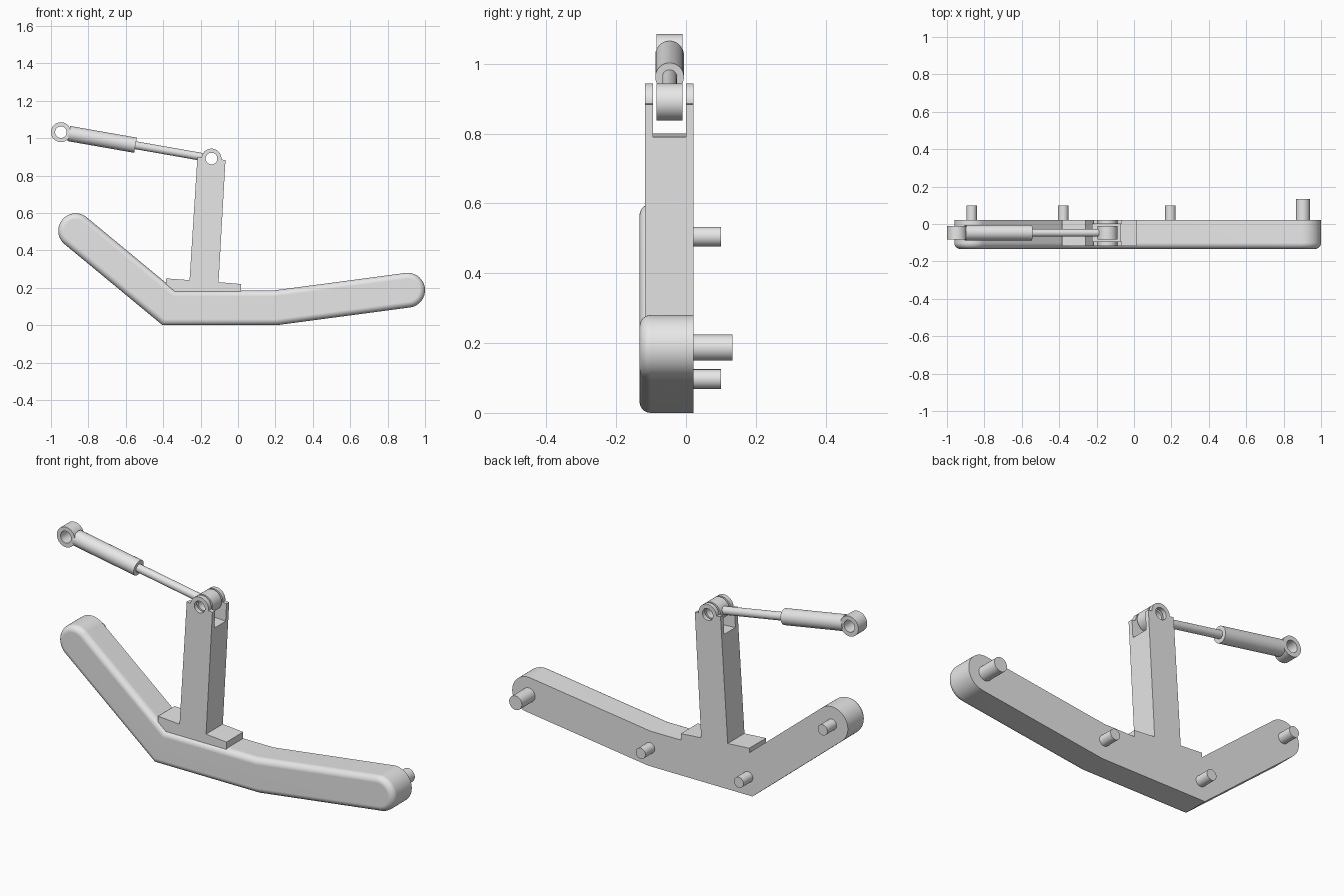
import bpy
import bmesh
from math import sin, cos, pi, radians
from mathutils import Vector

cube = bpy.data.objects.get("Cube")
if cube:
    bpy.data.objects.remove(cube, do_unlink=True)

grey = bpy.data.materials.new("plain_grey")
grey.use_nodes = True
grey.diffuse_color = (0.8, 0.8, 0.8, 1)
grey.node_tree.nodes["Principled BSDF"].inputs["Base Color"].default_value = (0.8, 0.8, 0.8, 1)


def arc(centre, r, start, end, steps):
    """Points on an arc in the x-z plane, angles in degrees."""
    angles = [radians(start + (end - start) * i / steps) for i in range(steps + 1)]
    return [(centre[0] + r * cos(a), centre[1] + r * sin(a)) for a in angles]


def loft(name, loops, ring=False):
    """Skin a list of (outline, y) loops; close them with caps or into a ring."""
    bm = bmesh.new()
    rows = [[bm.verts.new((x, y, z)) for x, z in outline] for outline, y in loops]
    pairs = list(zip(rows, rows[1:]))
    if ring:
        pairs.append((rows[-1], rows[0]))
    else:
        bm.faces.new(rows[0])
        bm.faces.new(rows[-1])
    for a, b in pairs:
        for i in range(len(a)):
            j = (i + 1) % len(a)
            bm.faces.new((a[i], a[j], b[j], b[i]))
    bmesh.ops.recalc_face_normals(bm, faces=bm.faces)
    mesh = bpy.data.meshes.new(name)
    bm.to_mesh(mesh)
    bm.free()
    mesh.materials.append(grey)
    obj = bpy.data.objects.new(name, mesh)
    bpy.context.collection.objects.link(obj)
    return obj


def activate(obj):
    bpy.ops.object.select_all(action='DESELECT')
    obj.select_set(True)
    bpy.context.view_layer.objects.active = obj


def smooth(obj):
    activate(obj)
    bpy.ops.object.shade_smooth_by_angle(angle=radians(30))


def cylinder(name, start, end, r):
    start, end = Vector(start), Vector(end)
    axis = end - start
    bpy.ops.mesh.primitive_cylinder_add(vertices=40, radius=r, depth=axis.length,
                                        location=(start + end) / 2)
    obj = bpy.context.object
    obj.name = name
    obj.rotation_euler = axis.to_track_quat('Z', 'Y').to_euler()
    obj.data.materials.append(grey)
    smooth(obj)
    return obj


def cut(obj, cutter):
    activate(obj)
    mod = obj.modifiers.new("cut", 'BOOLEAN')
    mod.operation = 'DIFFERENCE'
    mod.solver = 'EXACT'
    mod.object = cutter
    bpy.ops.object.modifier_apply(modifier=mod.name)
    bpy.data.objects.remove(cutter, do_unlink=True)


# Bent beam: constant width around a centre line, rounded ends and front edge
BACK, FRONT, HALF, FILLET = 0.022, -0.133, 0.093, 0.032
path = [Vector(p) for p in ((-0.868, 0.505), (-0.37, 0.093), (0.2, 0.093), (0.907, 0.187))]
dirs = [(b - a).normalized() for a, b in zip(path, path[1:])]
normals = [Vector((-d.y, d.x)) for d in dirs]


def beam_outline(r):
    def bends(side):
        out = []
        for i in (1, 2):
            n = (normals[i - 1] + normals[i]).normalized()
            out.append(tuple(path[i] + n * side * r / n.dot(normals[i])))
        return out
    tilt_r = 7.6
    tilt_l = -39.6
    return (arc(path[3], r, tilt_r - 90, tilt_r + 90, 28) + bends(1)[::-1]
            + arc(path[0], r, tilt_l + 90, tilt_l + 270, 28) + bends(-1))


loops = [(beam_outline(HALF), BACK)]
for k in range(9):
    a = k / 8 * pi / 2
    loops.append((beam_outline(HALF - FILLET * (1 - cos(a))),
                  FRONT + FILLET * (1 - sin(a))))
beam = loft("bent_beam", loops)
smooth(beam)
weighted = beam.modifiers.new("flat_face_normals", 'WEIGHTED_NORMAL')
weighted.keep_sharp = True

# Pins on the back of the beam
for i, (x, z) in enumerate(((-0.868, 0.505), (-0.378, 0.097), (0.195, 0.097))):
    cylinder(f"small_pin_{i + 1}", (x, 0, z), (x, 0.1, z), 0.028)
cylinder("large_pin", (0.903, 0, 0.187), (0.903, 0.133, 0.187), 0.037)

# Post with foot plate and forked, rounded top
PIVOT = (-0.142, 0.891)
profile = ([(-0.385, 0.15), (0.015, 0.15), (0.015, 0.22), (-0.104, 0.23), (-0.067, 0.883)]
           + arc(PIVOT, 0.053, -6, 174, 28)
           + [(-0.217, 0.899), (-0.259, 0.241), (-0.385, 0.25)])
post = loft("forked_post", [(profile, BACK), (profile, -0.118)])
slot = [(-0.3, 0.805), (0, 0.785), (0, 1), (-0.3, 1)]
cut(post, loft("slot_cutter", [(slot, 0), (slot, -0.094)]))
hole = arc(PIVOT, 0.031, 0, 348.75, 31)
cut(post, loft("hole_cutter", [(hole, 0.1), (hole, -0.2)]))
smooth(post)

# Actuator: an eye at each end, with barrel and rod between
MID = -0.047
FAR = (-0.947, 1.032)
for name, centre in (("rod_eye", PIVOT), ("barrel_eye", FAR)):
    outer = arc(centre, 0.053, 0, 352.5, 47)
    inner = arc(centre, 0.031, 0, 352.5, 47)
    smooth(loft(name, [(outer, MID - 0.037), (outer, MID + 0.037),
                       (inner, MID + 0.037), (inner, MID - 0.037)], ring=True))

near = Vector((PIVOT[0], MID, PIVOT[1]))
far = Vector((FAR[0], MID, FAR[1]))
along = (near - far).normalized()
shoulder = far + along * 0.405
cylinder("actuator_barrel", far + along * 0.043, shoulder, 0.041)
cylinder("actuator_rod", shoulder - along * 0.02, near - along * 0.043, 0.021)
